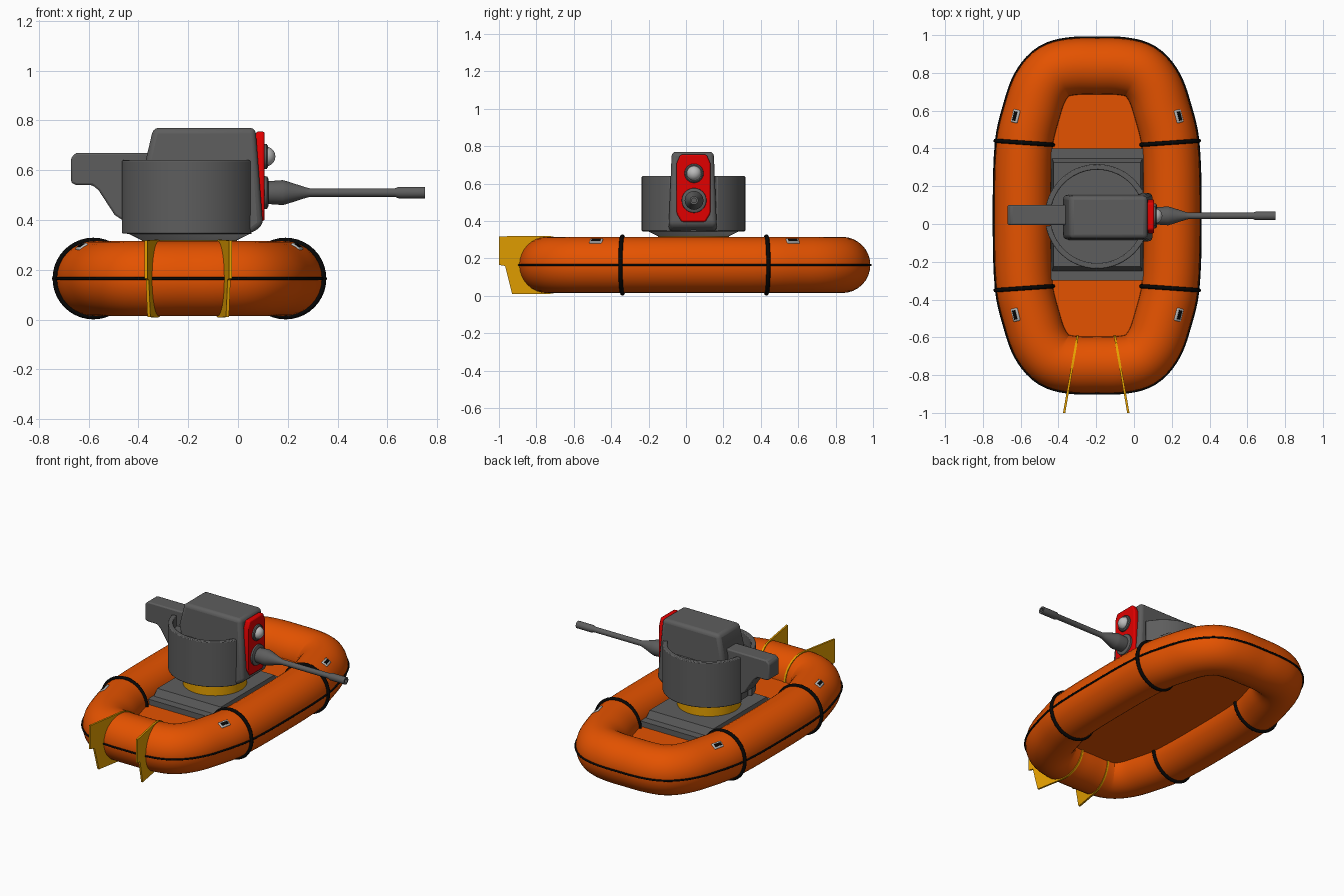
import bpy, bmesh, math
from mathutils import Vector, Matrix

if "Cube" in bpy.data.objects:
    bpy.data.objects.remove(bpy.data.objects["Cube"])

CX, CY, CZ, R = -0.195, 0.045, 0.165, 0.15   # raft centre and tube radius


def mat(name, c):
    m = bpy.data.materials.new(name)
    m.diffuse_color = (*c, 1)
    m.use_nodes = True
    m.node_tree.nodes["Principled BSDF"].inputs["Base Color"].default_value = m.diffuse_color
    return m


ORANGE = mat("orange", (0.78, 0.085, 0.0))
BLACK = mat("black", (0.002, 0.002, 0.002))
RED = mat("red", (0.75, 0.0, 0.0))
GOLD = mat("gold", (0.8, 0.36, 0.0))
GREY = mat("dark_grey", (0.11, 0.11, 0.11))
LIGHT = mat("light_grey", (0.5, 0.5, 0.5))


def make(name, verts, faces, m, bevel=0.0, segs=2, angle=35):
    me = bpy.data.meshes.new(name)
    me.from_pydata([tuple(v) for v in verts], [], faces)
    bm = bmesh.new()
    bm.from_mesh(me)
    bmesh.ops.recalc_face_normals(bm, faces=bm.faces)
    bm.to_mesh(me)
    bm.free()
    ob = bpy.data.objects.new(name, me)
    bpy.context.collection.objects.link(ob)
    me.materials.append(m)
    if bevel:
        b = ob.modifiers.new("bevel", "BEVEL")
        b.width, b.segments, b.limit_method = bevel, segs, "ANGLE"
    bpy.ops.object.select_all(action="DESELECT")
    ob.select_set(True)
    bpy.context.view_layer.objects.active = ob
    bpy.ops.object.shade_smooth_by_angle(angle=math.radians(angle))
    return ob


def loft(name, rings, m, closed=False, **kw):
    """Skin a list of equal-length rings, capped unless closed."""
    n, k = len(rings[0]), len(rings)
    faces = [(i * n + j, i * n + (j + 1) % n, (i + 1) % k * n + (j + 1) % n, (i + 1) % k * n + j)
             for i in range(k if closed else k - 1) for j in range(n)]
    if not closed:
        faces += [tuple(range(n)), tuple(range((k - 1) * n, k * n))]
    return make(name, [v for r in rings for v in r], faces, m, **kw)


def lathe(name, prof, at, m, axis="z", n=48, **kw):
    """Turned solid from (distance, radius) pairs along z or x."""
    rings = []
    for d, r in prof:
        c = [(r * math.cos(2 * math.pi * i / n), r * math.sin(2 * math.pi * i / n)) for i in range(n)]
        rings.append([Vector(at) + Vector((a, b, d) if axis == "z" else (d, a, b)) for a, b in c])
    return loft(name, rings, m, **kw)


def box(name, at, size, m, top=None, rot=None, **kw):
    """Box or frustum; top gives the half sizes of the upper face."""
    x, y, z = [s / 2 for s in size]
    tx, ty = top or (x, y)
    M = rot or Matrix.Identity(3)
    sq = ((-1, -1), (1, -1), (1, 1), (-1, 1))
    return loft(name, [[Vector(at) + M @ Vector((a * x, b * y, -z)) for a, b in sq],
                       [Vector(at) + M @ Vector((a * tx, b * ty, z)) for a, b in sq]], m, **kw)


# Raft centreline: one quarter, mirrored then smoothed
q = [(0.395, 0), (0.384, 0.38), (0.342, 0.56), (0.298, 0.68), (0.228, 0.76), (0.13, 0.787), (0, 0.79)]
half = q + [(-x, y) for x, y in q[-2::-1]]
pts = [Vector(p) for p in half + [(x, -y) for x, y in half[-2:0:-1]]]
path, N = [], len(pts)
for i in range(N):
    a, b, c, d = (pts[(i + k) % N] for k in (-1, 0, 1, 2))
    ch = (c - b).length
    t0 = (c - a) * ch / ((c - b).length + (b - a).length)
    t1 = (d - b) * ch / ((d - c).length + (c - b).length)
    for s in range(5):
        t = s / 5
        path.append((2*t**3 - 3*t*t + 1) * b + (t**3 - 2*t*t + t) * t0
                    + (3*t*t - 2*t**3) * c + (t**3 - t*t) * t1)


def sweep(name, offset, r, n, m):
    rings = []
    for i, p in enumerate(path):
        t = (path[(i + 1) % len(path)] - path[i - 1]).normalized()
        nrm = Vector((t.y, -t.x, 0))
        c = Vector((p.x + CX, p.y + CY, CZ)) + nrm * offset
        rings.append([c + nrm * r * math.cos(2 * math.pi * j / n)
                      + Vector((0, 0, r * math.sin(2 * math.pi * j / n))) for j in range(n)])
    return loft(name, rings, m, closed=True, angle=60)


sweep("raft_tube", 0, R, 32, ORANGE)
sweep("raft_seam", R + 0.002, 0.006, 8, BLACK)
loft("raft_floor", [[(p.x + CX, p.y + CY, z) for p in path] for z in (0.15, 0.17)], ORANGE)

# Black straps and handles, four of each
for sx in (-1, 1):
    for sy in (-1, 1):
        rings = []
        rot = Matrix.Rotation(sx * sy * math.radians(4), 3, "Z")
        for i in range(40):
            u = 2 * math.pi * i / 40
            e = Vector((math.cos(u), 0, math.sin(u)))
            rings.append([Vector((CX + sx * 0.386, CY + sy * 0.385, CZ))
                          + rot @ (e * (0.153 + 0.011 * math.cos(v)) + Vector((0, 0.011 * math.sin(v), 0)))
                          for v in [k * math.pi / 4 for k in range(8)]])
        loft("tube_strap", rings, BLACK, closed=True, angle=60)
        h = Matrix.Rotation(sx * sy * math.radians(14), 3, "Z") @ Matrix.Rotation(sx * math.radians(36), 3, "Y")
        at = Vector((CX + sx * 0.43, CY + sy * 0.525, 0.289))
        box("handle_plate", at, (0.042, 0.07, 0.022), LIGHT, rot=h, bevel=0.006)
        box("handle_slot", at + h @ Vector((0, 0, 0.005)), (0.02, 0.05, 0.016), BLACK, rot=h)

# Two gold fins, each hooked round the bow tube
arc = [(-0.745 + 0.156 * math.cos(a), CZ + 0.156 * math.sin(a))
       for a in [math.radians(-90 + 12 * i) for i in range(16)]]
fin = arc + [(-1.0, 0.318), (-1.0, 0.165), (-0.967, 0.16), (-0.93, 0.01)]
for s in (-1, 1):
    loft("fin", [[(-0.2 + s * (0.1 - (y + 0.6) * 0.175) + w, y, z) for y, z in fin]
                 for w in (-0.006, 0.006)], GOLD)

# Stepped mounting platform
box("platform_lower", (CX, 0.05, 0.18), (0.49, 0.70, 0.05), GREY)
box("platform_upper", (CX, 0.05, 0.225), (0.48, 0.60, 0.05), GREY, top=(0.23, 0.275))

# Turret ring and drum
T = (CX, 0.04, 0)
lathe("turret_ring", [(0.24, 0.19), (0.325, 0.19)], T, GOLD)
lathe("turret_collar", [(0.318, 0.19), (0.348, 0.25)], T, LIGHT)
lathe("turret_drum", [(0.343, 0.25), (0.57, 0.25)], T, GREY)
for s in (-1, 1):
    rings = []
    for i in range(33):
        a = math.radians(27 + 142 * i / 32)
        rings.append([(CX + r * math.cos(a), 0.04 + s * r * math.sin(a), z)
                      for r, z in ((0.247, 0.345), (0.277, 0.345), (0.277, 0.64), (0.247, 0.64))])
    loft("side_shield", rings, GREY, bevel=0.005)

# Central housing, tapering upward
prof = [(-0.34, 0.77), (0.07, 0.77), (0.10, 0.38), (0.055, 0.346), (-0.30, 0.346), (-0.375, 0.62)]
loft("turret_housing", [[(x, 0.036 + s * (0.128 - 0.04 * (z - 0.38)), z) for x, z in prof]
                        for s in (-1, 1)], GREY, bevel=0.022, segs=3)

# Rear counterweight
prof = [(-0.67, 0.65), (-0.65, 0.67), (-0.33, 0.67), (-0.33, 0.39), (-0.465, 0.40), (-0.495, 0.42),
        (-0.56, 0.52), (-0.585, 0.54), (-0.65, 0.54), (-0.67, 0.55)]
loft("rear_counterweight", [[(x, y, z) for x, z in prof] for y in (-0.005, 0.1)], GREY, bevel=0.008)

# Red face plate, light and gun
plate = [(0.07, 0.755), (0.09, 0.71), (0.09, 0.44), (0.064, 0.396)]
plate = plate + [(-y, z) for y, z in plate[::-1]]
loft("face_plate", [[(x, 0.04 + y, z) for y, z in plate] for x in (0.072, 0.107)], RED, bevel=0.008)
lathe("light_bezel", [(0.10, 0.052), (0.115, 0.05), (0.12, 0.044)], (0, 0.043, 0.655), GREY, "x")
lathe("light_lens", [(0.105, 0.038)] + [(0.11 + 0.04 * math.sin(a), 0.04 * math.cos(a) + 1e-4)
      for a in [i * math.pi / 16 for i in range(9)]], (0, 0.043, 0.655), LIGHT, "x")
G = (0, 0.043, 0.51)
lathe("gun_mount", [(0.10, 0.067), (0.117, 0.065), (0.122, 0.055)], G, GREY, "x")
lathe("gun_barrel", [(0.11, 0.045), (0.18, 0.05), (0.195, 0.046), (0.27, 0.022), (0.29, 0.017), (0.63, 0.017),
                     (0.645, 0.023), (0.75, 0.023), (0.75, 0.012), (0.70, 0.012)], G, GREY, "x", n=32)
